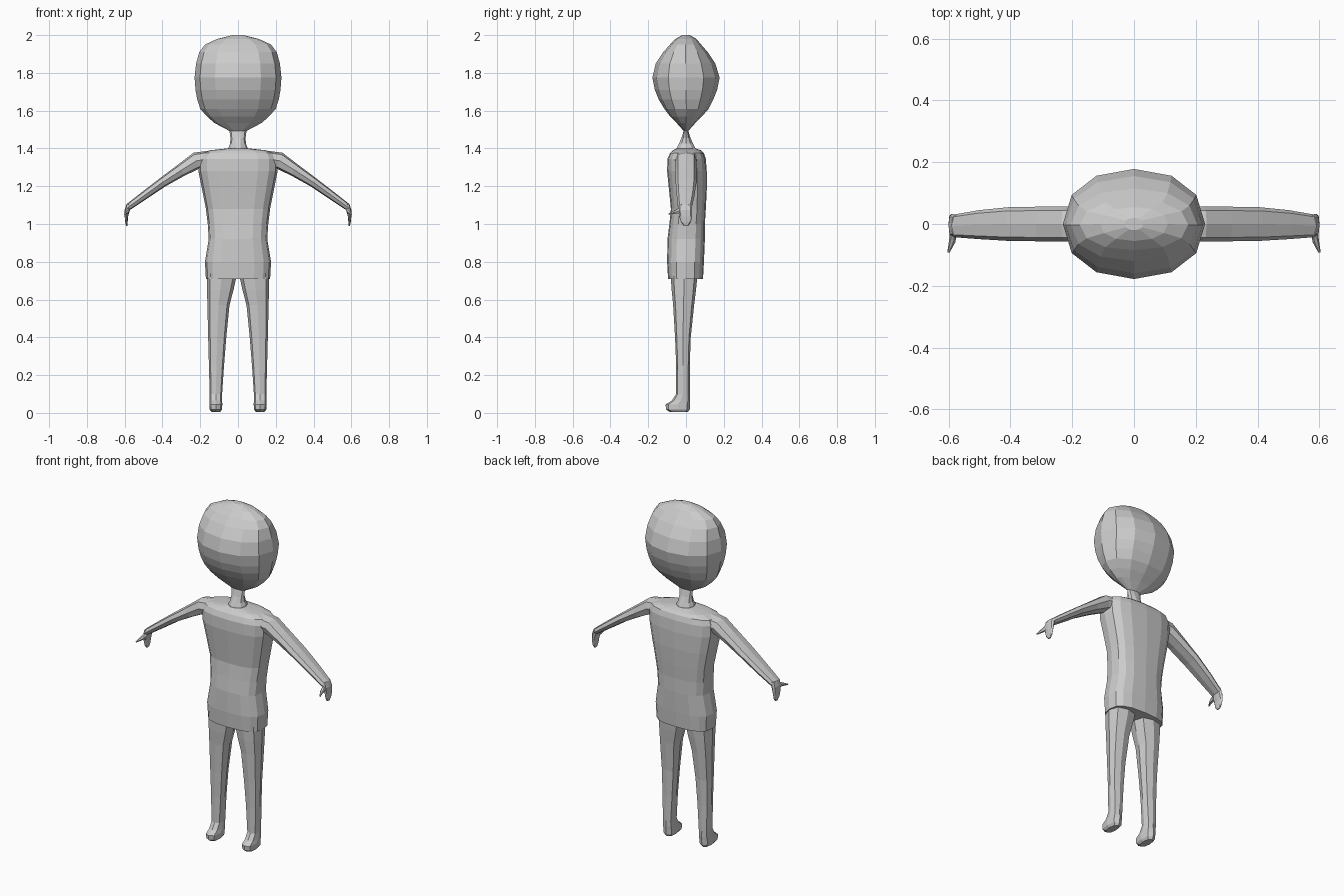
import bpy, bmesh, math
from mathutils import Vector

grey = bpy.data.materials.new("plain grey")
grey.diffuse_color = (0.6, 0.6, 0.6, 1)


def loft(name, rings, sides, power=1.0, mirror=False, turn=0.0):
    """Skin rings given as (centre, half-axis u, half-axis v); lower power rounds less."""
    bm = bmesh.new()
    loops = []
    for c, u, v in rings:
        loop = []
        for i in range(sides):
            a = 2 * math.pi * (i + turn) / sides
            p = math.copysign(abs(math.cos(a)) ** power, math.cos(a))
            q = math.copysign(abs(math.sin(a)) ** power, math.sin(a))
            loop.append(bm.verts.new(Vector(c) + Vector(u) * p + Vector(v) * q))
        loops.append(loop)
    for a, b in zip(loops, loops[1:]):
        for i in range(sides):
            j = (i + 1) % sides
            bm.faces.new((a[i], a[j], b[j], b[i]))
    bm.faces.new(loops[0][::-1])
    bm.faces.new(loops[-1])
    bmesh.ops.recalc_face_normals(bm, faces=bm.faces[:])
    mesh = bpy.data.meshes.new(name)
    bm.to_mesh(mesh)
    bm.free()
    mesh.materials.append(grey)
    ob = bpy.data.objects.new(name, mesh)
    bpy.context.collection.objects.link(ob)
    if mirror:
        ob.modifiers.new("both sides", 'MIRROR')
    return ob


def level(rows):
    """Horizontal rings from (z, x min, x max, y min, y max)."""
    return [(((x0 + x1) / 2, (y0 + y1) / 2, z), ((x1 - x0) / 2, 0, 0), (0, (y1 - y0) / 2, 0))
            for z, x0, x1, y0, y1 in rows]


def centred(rows):
    return level([(z, -x, x, y0, y1) for z, x, y0, y1 in rows])


# Head: twelve-sided egg, flattened front to back
loft("head", centred([
    (1.49, 0.04, -0.01, 0.01), (1.535, 0.125, -0.05, 0.05), (1.57, 0.165, -0.085, 0.085),
    (1.61, 0.2, -0.115, 0.12), (1.66, 0.216, -0.145, 0.145), (1.71, 0.225, -0.165, 0.165),
    (1.775, 0.23, -0.178, 0.178), (1.85, 0.222, -0.16, 0.155), (1.91, 0.205, -0.12, 0.115),
    (1.95, 0.175, -0.085, 0.08), (1.98, 0.11, -0.055, 0.055), (2.0, 0.03, -0.02, 0.02)]), 12, 0.92)

# Neck
loft("neck", centred([
    (1.38, 0.055, -0.06, 0.06), (1.405, 0.05, -0.05, 0.05), (1.425, 0.042, -0.04, 0.04),
    (1.455, 0.04, -0.025, 0.025), (1.5, 0.046, -0.011, 0.011)]), 10)

# Torso: rounded box section with a slight waist and flared hem
loft("torso", centred([
    (0.71, 0.17, -0.095, 0.09), (0.8, 0.175, -0.1, 0.095), (0.92, 0.155, -0.098, 0.1),
    (1.0, 0.16, -0.088, 0.1), (1.08, 0.17, -0.08, 0.105), (1.18, 0.19, -0.09, 0.11),
    (1.28, 0.21, -0.1, 0.11), (1.345, 0.212, -0.098, 0.105), (1.375, 0.2, -0.085, 0.095),
    (1.39, 0.15, -0.07, 0.08), (1.4, 0.06, -0.05, 0.05)]), 16, 0.72)

# Arms: (x, z, half thickness, y centre, half width, lean in degrees)
arm = []
for x, z, t, y, w, lean in [(0.14, 1.345, 0.045, 0, 0.06, 0), (0.22, 1.335, 0.045, 0, 0.056, 20),
                            (0.3, 1.285, 0.034, 0, 0.056, 33), (0.4, 1.22, 0.026, 0, 0.055, 35),
                            (0.5, 1.148, 0.022, -0.002, 0.047, 38), (0.58, 1.09, 0.018, -0.006, 0.037, 38)]:
    r = math.radians(lean)
    arm.append(((x, y, z), (t * math.sin(r), 0, t * math.cos(r)), (0, w, 0)))
loft("arms", arm, 8, 0.75, mirror=True)

# Hands hang from the wrists
loft("hands", level([
    (1.105, 0.568, 0.59, -0.04, 0.03), (1.075, 0.572, 0.6, -0.042, 0.033),
    (1.04, 0.582, 0.6, -0.035, 0.033), (1.01, 0.584, 0.597, -0.027, 0.026),
    (0.99, 0.586, 0.593, -0.012, 0.012)]), 8, 0.8, mirror=True)

# Thumbs point forward
loft("thumbs", [
    ((0.583, -0.025, 1.075), (0.012, 0, 0), (0, 0.006, 0.022)),
    ((0.588, -0.055, 1.065), (0.01, 0.004, 0), (0, 0.003, 0.012)),
    ((0.6, -0.092, 1.053), (0.004, 0, 0), (0, 0, 0.004))], 6, mirror=True)

# Legs with feet: tapered trousers running into short forward toes
loft("legs", level([
    (0.004, 0.095, 0.14, -0.085, 0.01), (0.018, 0.085, 0.15, -0.106, 0.02),
    (0.045, 0.083, 0.151, -0.108, 0.021), (0.065, 0.084, 0.15, -0.075, 0.021),
    (0.1, 0.084, 0.15, -0.052, 0.02), (0.25, 0.074, 0.154, -0.052, 0.02),
    (0.4, 0.062, 0.158, -0.058, 0.025), (0.57, 0.045, 0.162, -0.068, 0.043),
    (0.65, 0.024, 0.164, -0.076, 0.053), (0.74, 0.004, 0.165, -0.082, 0.062)]), 8, 0.75, mirror=True)
